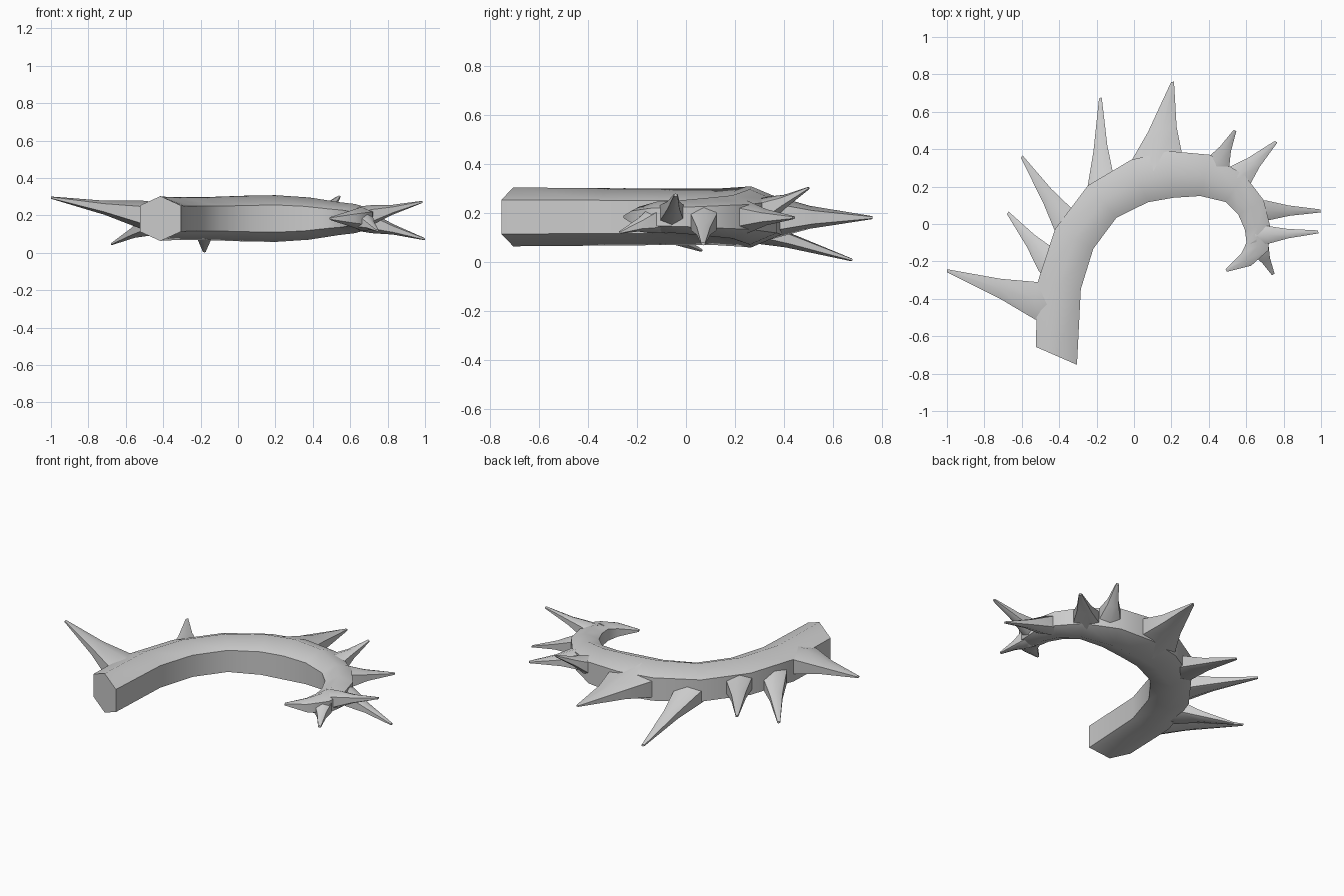
import bpy, bmesh, math
from mathutils import Vector

if "Cube" in bpy.data.objects:
    bpy.data.objects.remove(bpy.data.objects["Cube"])

MID_Z = 0.183


def loft(name, sections):
    """Six-sided skin through sections (left point, right point, half height)."""
    bm = bmesh.new()
    rings = []
    for left, right, h in sections:
        up = Vector((0, 0, h))
        side = up * 0.58
        mid = (left + right) / 2
        pts = (left - side, left + side, mid + up, right + side, right - side, mid - up)
        rings.append([bm.verts.new(p) for p in pts])
    for a, b in zip(rings, rings[1:]):
        for i in range(6):
            j = (i + 1) % 6
            bm.faces.new((a[i], a[j], b[j], b[i]))
    bm.faces.new(rings[0])
    bm.faces.new(rings[-1])
    bmesh.ops.recalc_face_normals(bm, faces=bm.faces)
    mesh = bpy.data.meshes.new(name)
    bm.to_mesh(mesh)
    bm.free()
    ob = bpy.data.objects.new(name, mesh)
    bpy.context.collection.objects.link(ob)
    bpy.ops.object.select_all(action='DESELECT')
    ob.select_set(True)
    bpy.context.view_layer.objects.active = ob
    bpy.ops.object.shade_smooth_by_angle(angle=math.radians(55))


def body(name, path):
    """Tube along (x, y, radius), with rings square to the path."""
    centres = [Vector((x, y, MID_Z)) for x, y, r in path]
    last = len(path) - 1
    sections = []
    for i, c in enumerate(centres):
        along = centres[min(i + 1, last)] - centres[max(i - 1, 0)]
        if i == 0:
            along = Vector((0.4, 0.92, 0))   # slanted cut end
        n = Vector((-along.y, along.x, 0)).normalized() * path[i][2]
        sections.append((c + n, c - n, path[i][2]))
    loft(name, sections)


def spike(name, lx, ly, rx, ry, tx, ty, tz):
    """Flared spike from the base line left-right out to a small blunt tip."""
    base_z = MID_Z + 0.2 * (tz - MID_Z)
    left, right = Vector((lx, ly, base_z)), Vector((rx, ry, base_z))
    tip, mid = Vector((tx, ty, tz)), (left + right) / 2
    h = 0.035 + 0.2 * (right - left).length
    back = (mid - tip).normalized() * 0.07
    back.z = MID_Z - base_z
    edge = (right - left).normalized() * 0.008
    waist = mid.lerp(tip, 0.4)
    l2 = left.lerp(tip, 0.4).lerp(waist, 0.12)
    r2 = right.lerp(tip, 0.4).lerp(waist, 0.12)
    loft(name, [(left + back, right + back, h * 1.2), (left, right, h),
                (l2, r2, h * 0.5), (tip - edge, tip + edge, 0.006)])


# curved body, from the thick cut end to the pointed tail
body("curved_body", [
    (-.415, -.705, .12), (-.40, -.33, .117), (-.32, -.08, .115),
    (-.17, .12, .115), (.03, .23, .122), (.2, .265, .125),
    (.38, .26, .113), (.54, .19, .088), (.625, .09, .078),
    (.66, -.02, .068), (.66, -.12, .062), (.60, -.19, .042),
    (.493, -.248, .008)])

# spikes around the outer edge: base left, base right, tip
spikes = [
    (-.53, -.51, -.52, -.31, -1.0, -.25, .295),
    (-.51, -.25, -.43, -.13, -.675, .06, .047),
    (-.41, -.07, -.33, .08, -.6, .36, .18),
    (-.25, .19, -.11, .26, -.18, .675, .008),
    (-.03, .31, .26, .36, .206, .76, .18),
    (.40, .36, .51, .31, .54, .5, .3),
    (.50, .30, .62, .21, .76, .44, .18),
    (.71, .125, .72, .02, .998, .07, .073),
    (.71, -.01, .72, -.105, .985, -.042, .272),
    (.64, -.17, .72, -.12, .745, -.27, .12),
]
for n, s in enumerate(spikes, 1):
    spike(f"spike_{n}", *s)
